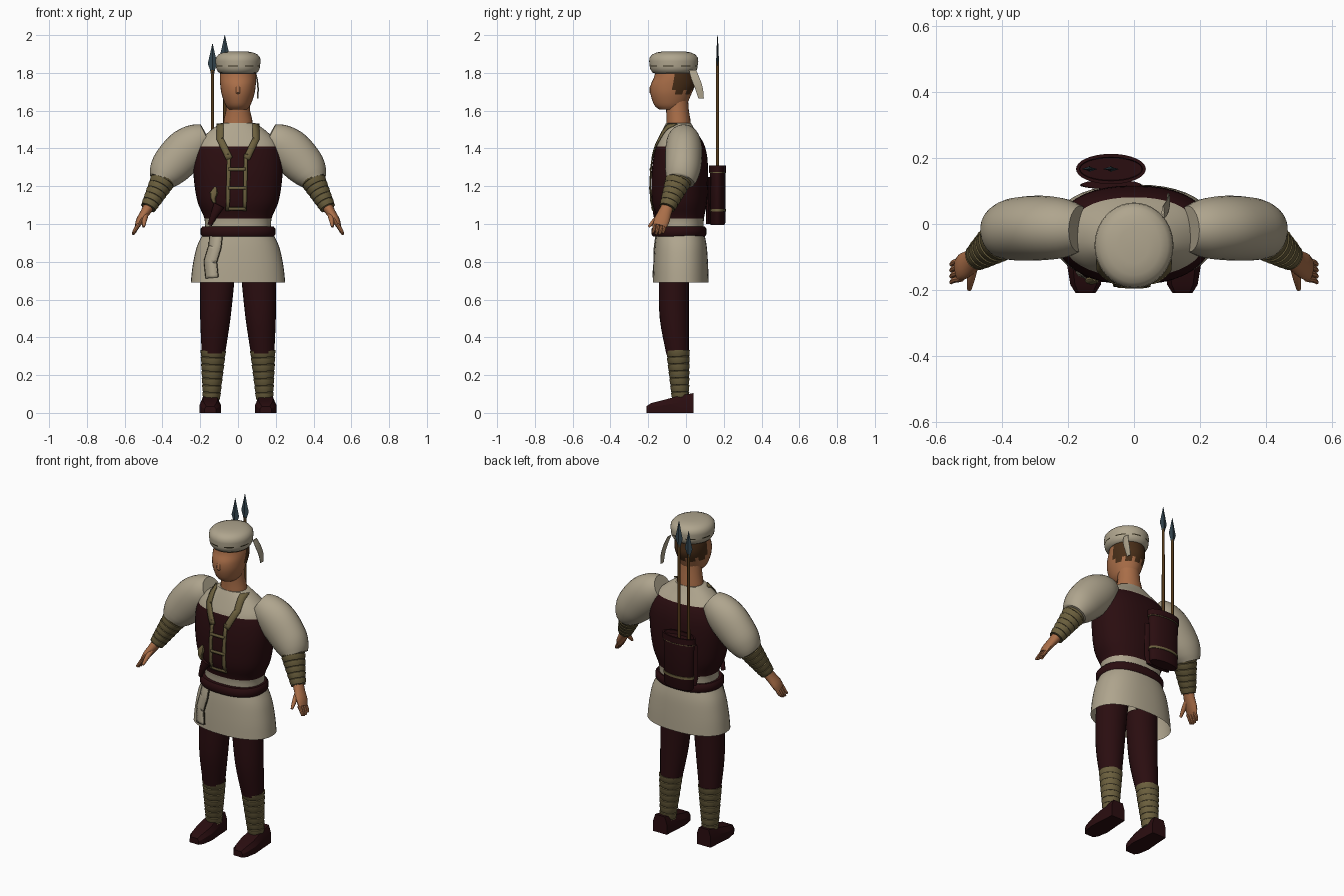
import bpy, bmesh, math
from mathutils import Vector

cube = bpy.data.objects.get("Cube")
if cube:
    bpy.data.objects.remove(cube, do_unlink=True)


def material(name, r, g, b):
    m = bpy.data.materials.new(name)
    m.use_nodes = True
    m.diffuse_color = (r, g, b, 1)
    node = next(n for n in m.node_tree.nodes if n.type == 'BSDF_PRINCIPLED')
    node.inputs["Base Color"].default_value = (r, g, b, 1)
    node.inputs["Roughness"].default_value = 0.9
    return m


LINEN = material("linen", 0.43, 0.376, 0.27)
MAROON = material("dark maroon leather", 0.023, 0.004, 0.005)
OLIVE = material("olive cloth", 0.15, 0.117, 0.048)
DARK = material("dark seam", 0.035, 0.028, 0.014)
SKIN = material("skin", 0.40, 0.156, 0.065)
HAIR = material("brown hair", 0.065, 0.027, 0.009)
WOOD = material("spear wood", 0.09, 0.042, 0.01)
STEEL = material("blue steel", 0.034, 0.061, 0.08)


def finish(bm, name, mats, angle=40):
    bmesh.ops.recalc_face_normals(bm, faces=bm.faces)
    me = bpy.data.meshes.new(name)
    bm.to_mesh(me)
    bm.free()
    for m in mats:
        me.materials.append(m)
    me.shade_smooth()
    me.set_sharp_from_angle(angle=math.radians(angle))
    ob = bpy.data.objects.new(name, me)
    bpy.context.collection.objects.link(ob)
    return ob


def spline(rings, k=4):
    """Catmull-Rom through rings of (x, y, z, half width, half depth)."""
    out = []
    for i in range(len(rings) - 1):
        p0, p1, p2, p3 = (rings[min(max(j, 0), len(rings) - 1)] for j in range(i - 1, i + 3))
        for s in range(k):
            t = s / k
            out.append(tuple(0.5 * (2 * b + (c - a) * t + (2 * a - 5 * b + 4 * c - d) * t * t
                                    + (3 * b - a - 3 * c + d) * t ** 3)
                             for a, b, c, d in zip(p0, p1, p2, p3)))
    return out + [rings[-1]]


def tube(name, rings, mats, rule=None, n=24, power=2.0, upright=True, caps=True, angle=40):
    """Loft elliptical rings; upright keeps them level, otherwise they follow the path."""
    bm = bmesh.new()
    loops = []
    for i, (x, y, z, a, b) in enumerate(rings):
        t = Vector((0, 0, 1))
        if not upright:
            t = Vector(rings[min(i + 1, len(rings) - 1)][:3]) - Vector(rings[max(i - 1, 0)][:3])
            t.normalize()
        v = (Vector((0, 1, 0)) - t * t.y).normalized()
        u = v.cross(t)
        loop = []
        for j in range(n):
            c, s = math.cos(math.tau * j / n), math.sin(math.tau * j / n)
            c = math.copysign(abs(c) ** (2 / power), c)
            s = math.copysign(abs(s) ** (2 / power), s)
            loop.append(bm.verts.new(Vector((x, y, z)) + u * a * c + v * b * s))
        loops.append(loop)
    for r in range(len(loops) - 1):
        for j in range(n):
            k = (j + 1) % n
            f = bm.faces.new((loops[r][j], loops[r][k], loops[r + 1][k], loops[r + 1][j]))
            if rule:
                f.material_index = rule(r, j, f.calc_center_median())
    if caps:
        for loop, r in ((loops[0], 0), (loops[-1], len(loops) - 2)):
            f = bm.faces.new(loop)
            if rule:
                f.material_index = rule(r, 0, f.calc_center_median())
    return finish(bm, name, mats, angle)


def wraps(name, start, end, bands):
    """Overlapping cloth bands with dark grooves between them."""
    rings = []
    for i in range(bands):
        for f, k in ((0, 1.02), (0.82, 0.98), (0.9, 0.94)):
            t = (i + f) / bands
            p = [a + (b - a) * t for a, b in zip(start, end)]
            rings.append((*p[:3], p[3] * k, p[4] * k))
    rings.append(end)
    return tube(name, rings, [OLIVE, DARK], lambda r, j, c: int(r % 3 == 1), upright=False)


def front_y(rings, x, z, power):
    """Front surface of an upright loft at (x, z)."""
    rs = sorted(rings, key=lambda r: r[2])
    for lo, hi in zip(rs, rs[1:]):
        if lo[2] <= z <= hi[2]:
            break
    t = min(max((z - lo[2]) / (hi[2] - lo[2]), 0), 1)
    y, a, b = (lo[i] + (hi[i] - lo[i]) * t for i in (1, 3, 4))
    return y - b * max(1 - min(abs(x / a), 1) ** power, 0) ** (1 / power)


def strap(name, rings, power, pts, width, mat, lift=0.007):
    """Flat strip laid over the front of an upright loft."""
    bm = bmesh.new()
    rows = []
    path = [Vector(p) for p in pts]
    for a, b in zip(path, path[1:]):
        side = Vector((-(b - a).y, (b - a).x)).normalized() * width / 2
        for s in range(7):
            p = a.lerp(b, s / 6)
            qs = [p + side * k for k in (-1, 0, 1)]
            rows.append([bm.verts.new((q.x, front_y(rings, q.x, q.y, power) - lift, q.y)) for q in qs])
    for r, q in zip(rows, rows[1:]):
        for j in (0, 1):
            bm.faces.new((r[j], r[j + 1], q[j + 1], q[j]))
    ob = finish(bm, name, [mat])
    mod = ob.modifiers.new("thickness", 'SOLIDIFY')
    mod.thickness = 0.006
    mod.offset = 0


# Torso: dark vest over a linen shirt
torso = spline([(0, -.03, .95, .175, .122), (0, -.03, 1.03, .178, .125), (0, -.034, 1.12, .215, .146),
                (0, -.033, 1.25, .235, .15), (0, -.03, 1.35, .235, .143), (0, -.03, 1.41, .22, .13),
                (0, -.032, 1.45, .195, .113), (0, -.038, 1.5, .14, .085), (0, -.04, 1.535, .09, .066)])
tube("shirt_and_vest", torso, [LINEN, MAROON],
     lambda r, j, c: int(1.03 < c.z < (1.41 if c.y < -.03 else 1.45)), n=40, power=2.3)

# Belt and skirt
tube("belt", [(0, -.037, z, a, b) for z, a, b in
              ((.935, .19, .138), (.945, .198, .145), (.975, .198, .145), (.987, .188, .136))],
     [MAROON], n=40, power=2.3)
skirt = spline([(0, -.03, .95, .185, .127), (0, -.028, .88, .218, .138),
                (0, -.028, .78, .24, .145), (0, -.028, .69, .25, .148)])
tube("skirt", skirt, [LINEN], n=40, power=2.3, caps=False)

# Hanging sash end with a dark edge
sash = [(-.115, .945), (-.122, .88), (-.146, .8), (-.137, .715)]
strap("sash_edge", skirt, 2.3, sash, .068, DARK, .004)
strap("sash_end", skirt, 2.3, sash, .06, LINEN, .010)

# Chest harness
for s, side in ((1, "left"), (-1, "right")):
    strap(side + "_shoulder_strap", torso, 2.3,
          [(s * .095, 1.53), (s * .095, 1.45), (s * .045, 1.345)], .036, OLIVE)
    strap(side + "_harness_strap", torso, 2.3,
          [(s * .045 - .003, 1.37), (s * .045 - .01, 1.07)], .02, OLIVE)
for z in (1.29, 1.19, 1.08):
    strap("harness_rung", torso, 2.3, [(-.05, z), (.04, z)], .016, OLIVE, .009)

# Dagger at the waist
tube("dagger_hilt", [(-.12, -.165, 1.195, .006, .008), (-.128, -.172, 1.165, .022, .012),
                     (-.132, -.172, 1.135, .014, .012), (-.125, -.17, 1.11, .008, .01)], [OLIVE], n=8)
tube("dagger_sheath", [(-.1, -.165, 1.1, .03, .012), (-.125, -.16, 1.05, .02, .014),
                       (-.15, -.145, .995, .012, .012)], [MAROON], n=10, upright=False)

# Head, neck and nose
tube("neck", [(0, -.04, 1.5, .08, .066), (0, -.04, 1.555, .075, .063), (0, -.045, 1.6, .064, .06),
              (0, -.05, 1.67, .064, .06)], [SKIN])
head = spline([(0, -.085, 1.605, .045, .055), (0, -.083, 1.63, .066, .085), (0, -.08, 1.685, .086, .107),
               (0, -.07, 1.735, .094, .117), (0, -.062, 1.78, .096, .106), (0, -.06, 1.83, .09, .1)])
tube("head", head, [SKIN, HAIR],
     lambda r, j, c: int(c.z > 1.787 or (c.z > 1.69 + .025 * (j % 3 == 0) and c.y > -.065)), n=32)
tube("nose", [(0, -.165, 1.77, .007, .006), (0, -.182, 1.72, .012, .013), (0, -.18, 1.695, .014, .015),
              (0, -.176, 1.683, .007, .007)], [SKIN], n=10)

# Wrapped cap with stitched seam and a loose tail
tube("cap", [(0, -.065, z, a, a + .01) for z, a in
             ((1.797, .09), (1.803, .104), (1.82, .114), (1.833, .117), (1.84, .117), (1.862, .12),
              (1.882, .117), (1.898, .103), (1.908, .08), (1.914, .045))],
     [LINEN, DARK], lambda r, j, c: int(r == 3 and j % 5 > 1), n=40, angle=60)
tube("cap_tail", spline([(.088, .035, 1.815, .004, .02), (.1, .05, 1.77, .004, .024),
                         (.106, .068, 1.72, .004, .022), (.104, .08, 1.665, .004, .015)]), [LINEN], n=10)

for s, side in ((1, "left"), (-1, "right")):
    def flip(rings):
        return [(s * r[0], *r[1:]) for r in rings]

    # Sleeve and wrapped forearm
    tube(side + "_sleeve", spline(flip([
        (.165, -.015, 1.463, .072, .07), (.215, -.013, 1.435, .1, .09), (.28, -.012, 1.385, .115, .098),
        (.35, -.015, 1.31, .108, .096), (.385, -.022, 1.262, .092, .088), (.405, -.03, 1.228, .07, .076)])),
        [LINEN], n=28, upright=False, angle=60)
    wraps(side + "_forearm_wrap", *flip([(.388, -.033, 1.25, .07, .073), (.476, -.1, 1.085, .041, .042)]), 6)

    # Hand with fingers and thumb
    tube(side + "_palm", spline(flip([
        (.468, -.095, 1.1, .03, .032), (.492, -.112, 1.06, .025, .036), (.518, -.128, 1.02, .021, .041),
        (.533, -.138, .99, .014, .036)])), [SKIN], n=16, upright=False)
    for i in range(4):
        y = -.112 - .018 * i
        drop = .045 - .008 * abs(i - 1.5)
        tube(side + "_finger", spline(flip([
            (.525, y, 1.0, .011, .010), (.545, y - .004, .985 - drop * .5, .010, .009),
            (.556, y - .012, .985 - drop, .006, .006)]), 3), [SKIN], n=8, upright=False)
    tube(side + "_thumb", spline(flip([
        (.488, -.125, 1.055, .016, .016), (.495, -.165, 1.02, .013, .013), (.5, -.198, .985, .007, .007)]), 3),
        [SKIN], n=10, upright=False)

    # Leg, wrapped shin and shoe
    tube(side + "_trouser_leg", spline(flip([
        (.105, -.06, .78, .093, .082), (.11, -.064, .69, .09, .08), (.12, -.062, .5, .08, .077),
        (.13, -.045, .315, .062, .06)])), [MAROON])
    wraps(side + "_shin_wrap", *flip([(.131, -.043, .33, .067, .062), (.141, -.029, .07, .045, .045)]), 7)
    bm = bmesh.new()
    loops = []
    for y, w, h in ((.04, .046, .105), (-.03, .05, .092), (-.12, .057, .068), (-.185, .046, .052), (-.21, .03, .035)):
        loops.append([bm.verts.new((s * .147 + x * w, y, z * h)) for x, z in
                      ((-1, 0), (-1, .6), (-.7, 1), (.7, 1), (1, .6), (1, 0))])
    for a, b in zip(loops, loops[1:]):
        for j in range(6):
            bm.faces.new((a[j], a[j - 1], b[j - 1], b[j]))
    bm.faces.new(loops[0])
    bm.faces.new(loops[-1])
    finish(bm, side + "_shoe", [MAROON], 25)

# Quiver on the back
tube("quiver", [(-.07, .167, z, a, b) for z, a, b in
                ((.995, .088, .036), (1.005, .096, .041), (1.27, .099, .041), (1.275, .106, .046),
                 (1.31, .106, .046), (1.31, .096, .036), (1.29, .094, .034))], [MAROON], n=32)
for z, a in ((1.065, .1), (1.27, .105)):
    tube("quiver_band", [(-.07, .167, z, a, .045), (-.07, .167, z + .014, a, .045)], [OLIVE], n=32)
tube("quiver_mount", [(-.07, .118, 1.0, .08, .012), (-.07, .118, 1.05, .095, .012),
                      (-.07, .12, 1.25, .09, .014)], [MAROON], n=20)

# Two spears
for x, tip in ((-.135, 1.955), (-.07, 2.0)):
    tube("spear_shaft", [(x, .167, 1.03, .009, .009), (x, .167, tip - .14, .008, .008)], [WOOD], n=10)
    tube("spear_head", [(x, .167, tip - d, a, b) for d, a, b in
                        ((.16, .009, .009), (.14, .013, .008), (.105, .025, .006), (.05, .012, .004),
                         (0, .001, .001))], [STEEL], n=4, angle=20)
